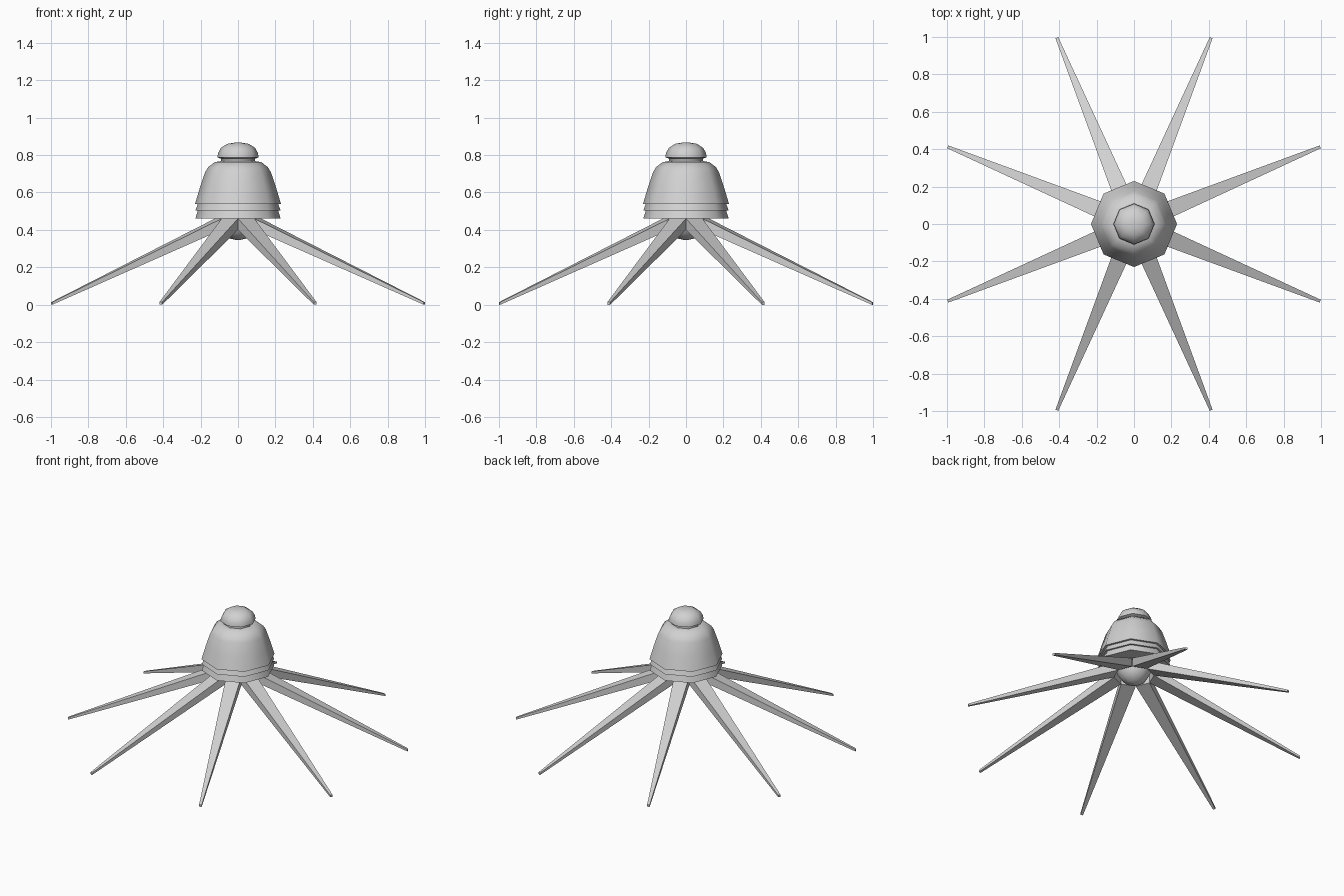
import bpy, bmesh, math

if "Cube" in bpy.data.objects:
    bpy.data.objects.remove(bpy.data.objects["Cube"])

SIDES = 8
grey = bpy.data.materials.new("light_grey")
grey.diffuse_color = (0.64, 0.64, 0.64, 1)
grey.use_nodes = True
grey.node_tree.nodes["Principled BSDF"].inputs["Base Color"].default_value = grey.diffuse_color


def finish(bm, name, smooth_angle=None):
    bmesh.ops.recalc_face_normals(bm, faces=bm.faces)
    mesh = bpy.data.meshes.new(name)
    bm.to_mesh(mesh)
    bm.free()
    mesh.materials.append(grey)
    obj = bpy.data.objects.new(name, mesh)
    bpy.context.collection.objects.link(obj)
    if smooth_angle:
        bpy.ops.object.select_all(action='DESELECT')
        obj.select_set(True)
        bpy.context.view_layer.objects.active = obj
        bpy.ops.object.shade_smooth_by_angle(angle=math.radians(smooth_angle))
    return obj


def lathe(name, profile, smooth_angle=50):
    """Turn (radius, height) points into a closed eight-sided solid."""
    bm = bmesh.new()
    rings = []
    for r, z in profile:
        rings.append([bm.verts.new((r * math.cos(math.tau * i / SIDES),
                                    r * math.sin(math.tau * i / SIDES), z))
                      for i in range(SIDES)])
    for a, b in zip(rings, rings[1:]):
        for i in range(SIDES):
            j = (i + 1) % SIDES
            bm.faces.new((a[i], a[j], b[j], b[i]))
    bm.faces.new(rings[0])
    bm.faces.new(rings[-1])
    return finish(bm, name, smooth_angle)


# Dome body with two stepped, flared bands under it
lathe("body", [(0.228, 0.460), (0.215, 0.503), (0.228, 0.503), (0.215, 0.538),
               (0.230, 0.538), (0.204, 0.625), (0.176, 0.708), (0.160, 0.735),
               (0.125, 0.762), (0.090, 0.768)])

# Neck and cap on top
lathe("neck", [(0.09, 0.760), (0.09, 0.790)])
lathe("cap", [(0.085, 0.778), (0.110, 0.788), (0.107, 0.810), (0.092, 0.838),
              (0.058, 0.860), (0.020, 0.866)])

# Round bulb under the body
R, CZ = 0.11, 0.455
lathe("bulb", [(R * math.sin(a), CZ - R * math.cos(a))
               for a in (math.radians(d) for d in (4, 22.5, 45, 67.5, 90))])


# Tapered straight legs, one between each pair of body corners
def leg(index):
    angle = math.tau * (index + 0.5) / SIDES
    c, s = math.cos(angle), math.sin(angle)
    bm = bmesh.new()
    ends = []
    # radius, top height, half width, depth
    for r, z, w, d in ((0.115, 0.460, 0.0475, 0.060), (1.078, 0.014, 0.008, 0.014)):
        corners = ((w, z), (-w, z), (-w, z - d), (w, z - d))
        ends.append([bm.verts.new((r * c - t * s, r * s + t * c, h)) for t, h in corners])
    a, b = ends
    for i in range(4):
        j = (i + 1) % 4
        bm.faces.new((a[i], a[j], b[j], b[i]))
    bm.faces.new(a)
    bm.faces.new(b)
    finish(bm, f"leg_{index + 1}")


for k in range(SIDES):
    leg(k)
